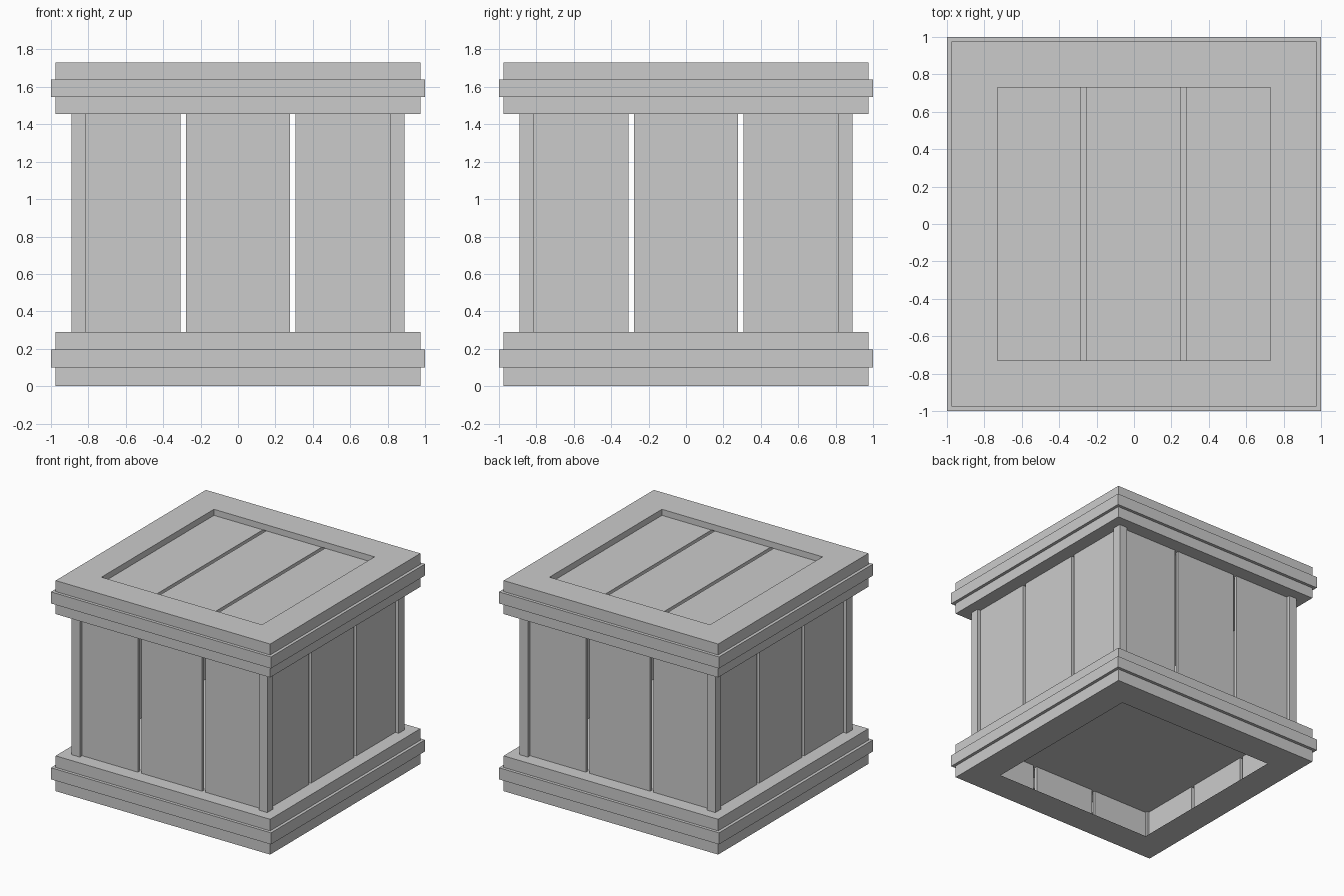
import bpy, bmesh, math
from mathutils import Matrix, Vector

if "Cube" in bpy.data.objects:
    bpy.data.objects.remove(bpy.data.objects["Cube"])


def finish(name, bm):
    bmesh.ops.recalc_face_normals(bm, faces=bm.faces)
    me = bpy.data.meshes.new(name)
    bm.to_mesh(me)
    bm.free()
    ob = bpy.data.objects.new(name, me)
    bpy.context.collection.objects.link(ob)
    return ob


def box(name, lo, hi, turn=0):
    lo, hi = Vector(lo), Vector(hi)
    bm = bmesh.new()
    size = hi - lo
    m = (Matrix.Rotation(turn, 4, 'Z') @ Matrix.Translation((lo + hi) / 2)
         @ Matrix.Diagonal((*size, 1)))
    bmesh.ops.create_cube(bm, size=1, matrix=m)
    return finish(name, bm)


def square_loft(name, profile):
    """Loft square rings of (half width, z), closing the first ring."""
    bm = bmesh.new()
    rings = [[bm.verts.new((sx * h, sy * h, z))
              for sx, sy in ((-1, -1), (1, -1), (1, 1), (-1, 1))]
             for h, z in profile]
    bm.faces.new(rings[0])
    for a, b in zip(rings, rings[1:]):
        for i in range(4):
            j = (i + 1) % 4
            bm.faces.new((a[i], a[j], b[j], b[i]))
    return finish(name, bm)


# Stepped hollow base: floor plate on top, open square underneath
square_loft("base_band", [(.975, .29), (.975, .195), (1, .195), (1, .1),
                          (.975, .1), (.975, 0), (.73, 0)])

# Stepped lid: plate underneath, framed recess on top
square_loft("lid_band", [(.975, 1.455), (.975, 1.545), (1, 1.545), (1, 1.64),
                         (.975, 1.64), (.975, 1.73), (.73, 1.73), (.73, 1.68)])

# Lid planks in the recess
for i, (x0, x1) in enumerate(((-.83, -.285), (-.255, .25), (.28, .83))):
    box(f"lid_plank_{i}", (x0, -.83, 1.64), (x1, .83, 1.68))

# Four walls of three planks, plus a corner post each
for side, label in enumerate(("front", "right", "back", "left")):
    turn = side * math.pi / 2
    for i, (x0, x1) in enumerate(((-.82, -.308), (-.277, .277), (.308, .82))):
        box(f"{label}_plank_{i}", (x0, -.86, .05), (x1, -.835, 1.64), turn)
    box(f"{label}_corner_post", (.815, -.89, .05), (.89, -.815, 1.64), turn)
